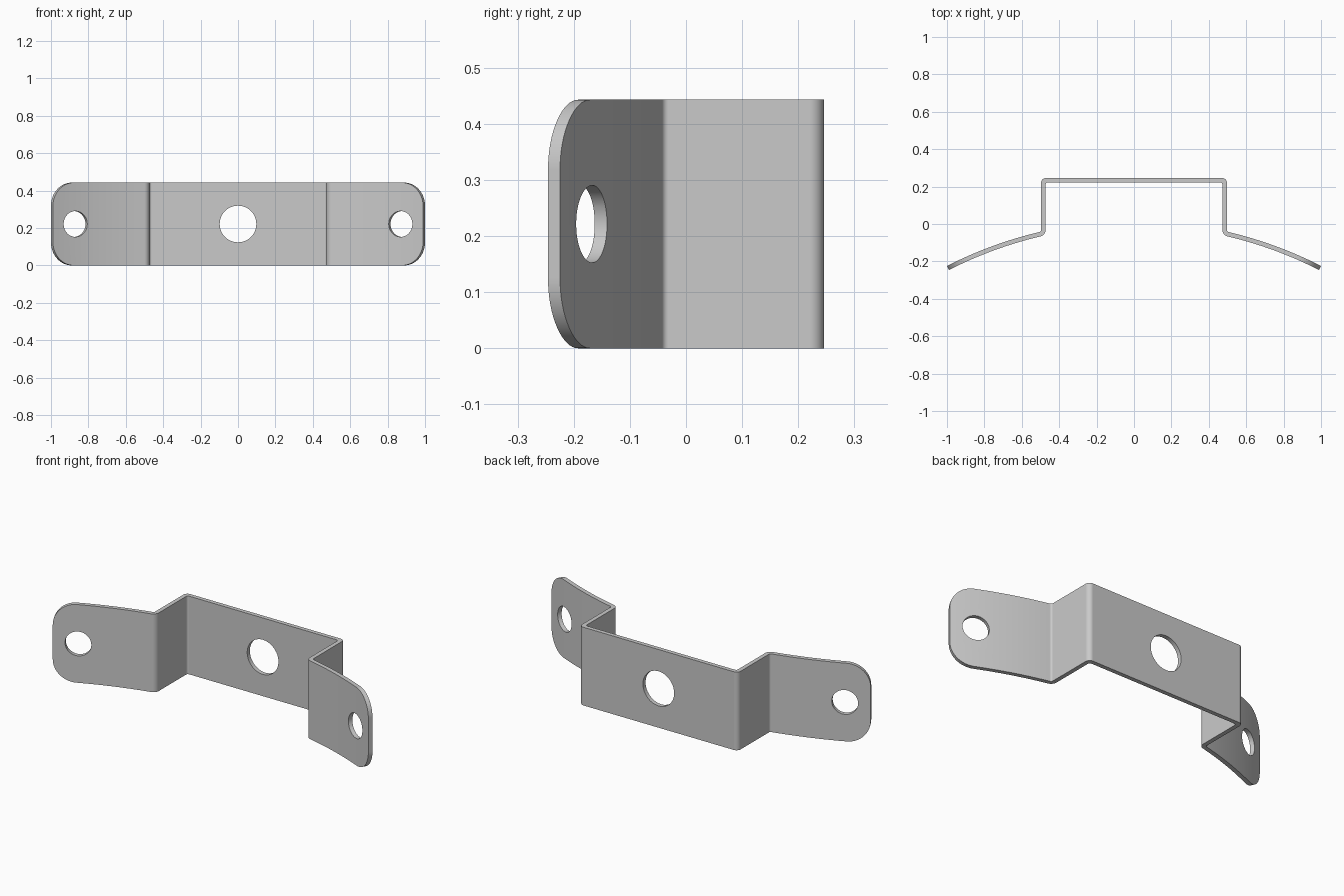
import bpy, bmesh, math
from mathutils import Vector, Matrix

if "Cube" in bpy.data.objects:
    bpy.data.objects.remove(bpy.data.objects["Cube"], do_unlink=True)

HEIGHT, THICK = 0.443, 0.024
WALL_X, BACK_Y = 0.497, 0.246
ARC_R, ARC_Y = 2.2, -2.184        # wing curve, centred on x = 0
ARC_START, ARC_END = 0.235, 0.472
MID_Z = HEIGHT / 2

steel = bpy.data.materials.new("grey steel")
steel.use_nodes = True
steel.diffuse_color = (0.59, 0.59, 0.59, 1)
steel.node_tree.nodes["Principled BSDF"].inputs["Base Color"].default_value = steel.diffuse_color


def fillet(corner, before, after, radius, steps=8):
    """Points of a rounded corner."""
    c = Vector(corner)
    u, v = (Vector(before) - c).normalized(), (Vector(after) - c).normalized()
    half = math.acos(u.dot(v)) / 2
    centre = c + (u + v).normalized() * (radius / math.sin(half))
    tangent = radius / math.tan(half)
    start, end = c + u * tangent - centre, c + v * tangent - centre
    first = math.atan2(start.y, start.x)
    turn = math.atan2(start.x * end.y - start.y * end.x, start.dot(end))
    angles = [first + turn * i / steps for i in range(steps + 1)]
    return [centre + Vector((math.cos(a), math.sin(a))) * radius for a in angles]


def arc_point(radius, angle):
    return Vector((radius * math.sin(angle), ARC_Y + radius * math.cos(angle)))


def strip_side(offset, back_r, foot_r):
    """One side of the bent strip, from the back panel to the wing tip."""
    x, y, r = WALL_X - offset, BACK_Y - offset, ARC_R - offset
    top, foot = Vector((x, y)), arc_point(r, math.asin(x / r))
    wing = [arc_point(r, ARC_START + (ARC_END - ARC_START) * i / 16) for i in range(17)]
    return fillet(top, (0, y), foot, back_r) + fillet(foot, top, wing[0], foot_r) + wing


def prism(bm, points, depth, matrix):
    """Extrude a closed outline along local z."""
    face = bm.faces.new([bm.verts.new((p[0], p[1], 0)) for p in points])
    base = list(face.verts)
    made = bmesh.ops.extrude_face_region(bm, geom=[face], use_keep_orig=True)["geom"]
    moved = [g for g in made if isinstance(g, bmesh.types.BMVert)]
    bmesh.ops.translate(bm, verts=moved, vec=(0, 0, depth))
    bmesh.ops.transform(bm, matrix=matrix, verts=base + moved)


def finish(bm, name):
    bmesh.ops.recalc_face_normals(bm, faces=bm.faces)
    mesh = bpy.data.meshes.new(name)
    bm.to_mesh(mesh)
    bm.free()
    mesh.materials.append(steel)
    obj = bpy.data.objects.new(name, mesh)
    bpy.context.collection.objects.link(obj)
    return obj


def circle(radius, steps=48):
    return [(radius * math.cos(t), radius * math.sin(t))
            for t in (2 * math.pi * i / steps for i in range(steps))]


# Bent strip
half = strip_side(0, 0.026, 0.012) + strip_side(THICK, 0.012, 0.034)[::-1]
outline = half + [(-p[0], p[1]) for p in reversed(half)]
bm = bmesh.new()
prism(bm, outline, HEIGHT, Matrix())
bracket = finish(bm, "bracket_strip")

# Cutters: centre hole, wing holes and rounded wing corners
bm = bmesh.new()
upright = Matrix.Rotation(math.pi / 2, 4, "X")
prism(bm, circle(0.098), 0.2, Matrix.Translation((0, BACK_Y + 0.1, MID_Z)) @ upright)


def wing_frame(angle, side):
    """Local x runs outward along the wing, y up, z through the sheet."""
    p = arc_point(ARC_R + 0.08, angle)
    return (Matrix.Translation((side * p.x, p.y, MID_Z))
            @ Matrix.Rotation(-side * angle, 4, "Z") @ upright @ Matrix.Diagonal((side, 1, 1, 1)))


CORNER_R, OVER = 0.125, 0.05
top = HEIGHT / 2
for side in (1, -1):
    prism(bm, circle(0.069), 0.18, wing_frame(0.411, side))
    for end in (1, -1):
        curve = fillet((0, top), (-1, top), (0, 0), CORNER_R, 16)
        shape = curve + [(OVER, curve[-1].y), (OVER, top + OVER), (curve[0].x, top + OVER)]
        prism(bm, [(p[0], end * p[1]) for p in shape], 0.18, wing_frame(ARC_END, side))
cutter = finish(bm, "hole_and_corner_cutter")
cutter.hide_render = True

# Cut, then shade
bpy.ops.object.select_all(action="DESELECT")
bracket.select_set(True)
bpy.context.view_layer.objects.active = bracket
cut = bracket.modifiers.new("cut", "BOOLEAN")
cut.object, cut.operation, cut.solver = cutter, "DIFFERENCE", "EXACT"
bpy.ops.object.modifier_apply(modifier=cut.name)
bpy.data.objects.remove(cutter, do_unlink=True)
bpy.ops.object.shade_smooth_by_angle(angle=math.radians(30))
weighted = bracket.modifiers.new("even shading", "WEIGHTED_NORMAL")
weighted.keep_sharp = True
